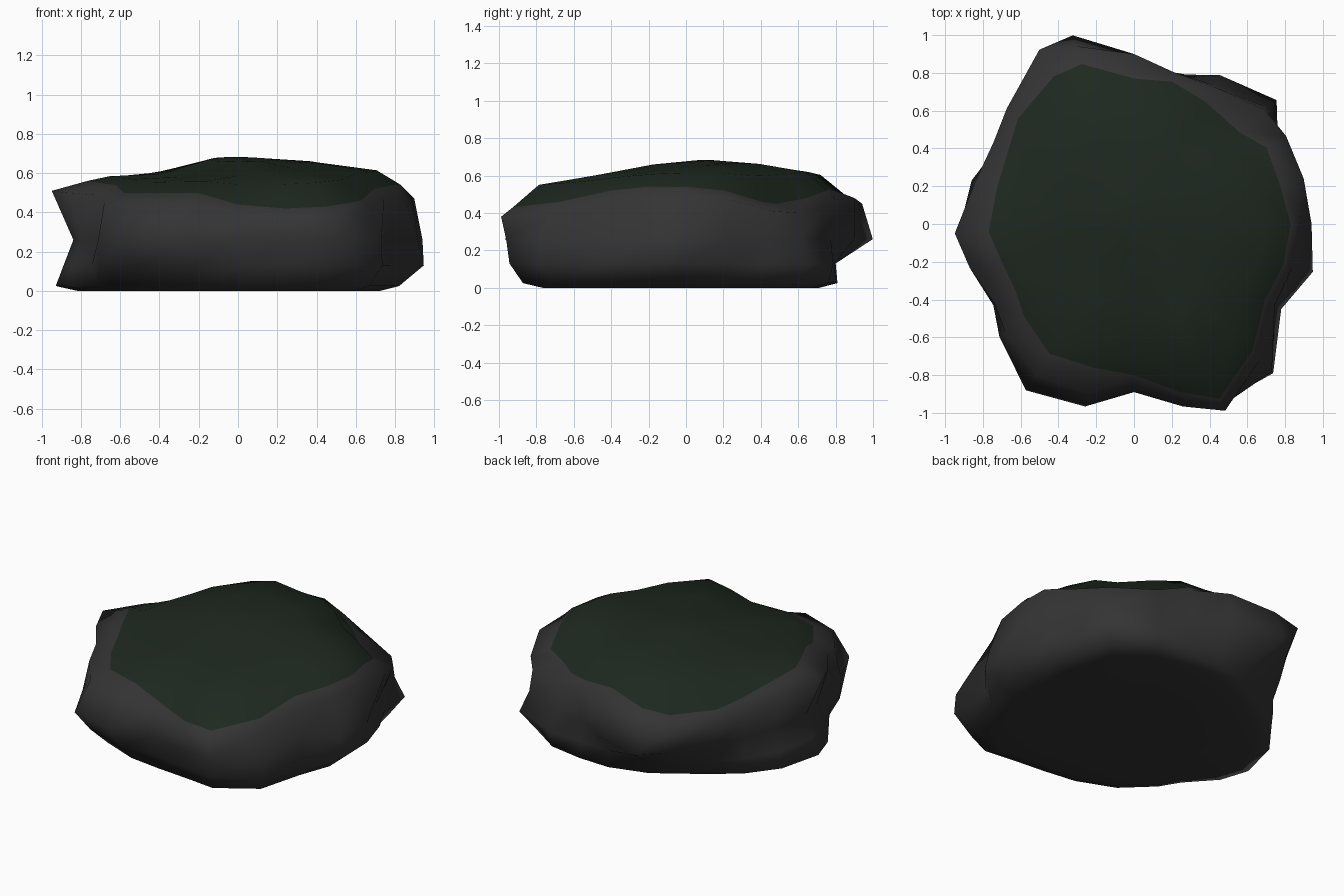
import bpy
import bmesh
from math import cos, sin, radians
from mathutils import Vector

if "Cube" in bpy.data.objects:
    bpy.data.objects.remove(bpy.data.objects["Cube"], do_unlink=True)


def make_material(name, colour, roughness=0.9):
    material = bpy.data.materials.new(name)
    material.use_nodes = True
    material.diffuse_color = colour
    shader = material.node_tree.nodes["Principled BSDF"]
    shader.inputs["Base Color"].default_value = colour
    shader.inputs["Roughness"].default_value = roughness
    return material


# Directions around the boulder, nudged so the main corners land on a segment
SEGMENTS = 24
corner_nudge = {3: -4, 7: 3, 8: -1.5, 9: 2.7, 12: 3, 15: -5, 16: -3, 20: -4, 21: -2}
angles = [radians(i * 360 / SEGMENTS + corner_nudge.get(i, 0)) for i in range(SEGMENTS)]

# Radius of each level around the boulder, in hundredths
skirt = [80, 82, 84, 91, 88, 83, 81, 78, 76, 78, 83, 89,
         93, 90, 82, 83, 84, 83, 83, 88, 97, 98, 86, 85]
knee = [94, 90, 88, 100, 91, 82, 80, 83, 83, 83, 84, 87,
        89, 88, 86, 92, 95, 92, 87, 94, 105, 108, 90, 98]
waist = [94, 87, 87, 94, 85, 80, 90, 105, 98, 87, 82, 82,
         84, 83, 81, 93, 105, 100, 89, 98, 107, 107, 86, 95]
shoulder = [88, 93, 93, 92, 84, 83, 90, 99, 105, 91, 86, 87,
            95, 90, 85, 89, 95, 93, 87, 100, 110, 98, 86, 87]
moss_edge = [83, 80, 81, 74, 75, 78, 77, 89, 89, 83, 77, 75,
             77, 73, 72, 76, 82, 79, 80, 92, 103, 92, 80, 82]
# Height of the moss edge, in hundredths
moss_height = [54, 52, 46, 45, 48, 52, 53, 50, 47, 47, 49, 53,
               56, 55, 54, 50, 50, 50, 44, 42, 43, 46, 52, 54]


def ring(bm, radii, height, scale=1.0):
    """One loop of vertices; height is a function of the segment index."""
    return [bm.verts.new((cos(a) * radii[i] * scale / 100,
                          sin(a) * radii[i] * scale / 100, height(i)))
            for i, a in enumerate(angles)]


def dome_height(i):
    return 0.622 + 0.025 * cos(angles[i]) + 0.035 * sin(angles[i])


def edge_height(i):
    return moss_height[i] / 100


def brow_height(i):
    return edge_height(i) * 0.3 + dome_height(i) * 0.7


def crown_height(i):
    return 0.67 + 0.012 * sin(angles[i])


# Boulder body, lofted from the underside to the crown
bm = bmesh.new()
levels = [
    ring(bm, skirt, lambda i: 0, 0.5),
    ring(bm, skirt, lambda i: 0, 0.88),
    ring(bm, skirt, lambda i: 0.025),
    ring(bm, knee, lambda i: 0.13),
    ring(bm, waist, lambda i: 0.26),
    ring(bm, shoulder, lambda i: edge_height(i) - 0.05),
    ring(bm, moss_edge, edge_height),
    ring(bm, moss_edge, brow_height, 0.85),
    ring(bm, moss_edge, dome_height, 0.52),
    ring(bm, moss_edge, crown_height, 0.19),
]
MOSS_LEVEL = 6
for k, (lower, upper) in enumerate(zip(levels, levels[1:])):
    for i in range(SEGMENTS):
        j = (i + 1) % SEGMENTS
        face = bm.faces.new((lower[i], lower[j], upper[j], upper[i]))
        face.material_index = int(k >= MOSS_LEVEL)

# Underside and mossy crown
bm.faces.new(levels[0][::-1])
crown = bm.verts.new(Vector((-0.04, 0.07, 0.683)))
for i in range(SEGMENTS):
    face = bm.faces.new((levels[-1][i], levels[-1][(i + 1) % SEGMENTS], crown))
    face.material_index = 1
for face in bm.faces:
    face.smooth = True

mesh = bpy.data.meshes.new("mossy_boulder")
bm.to_mesh(mesh)
bm.free()
mesh.materials.append(make_material("dark grey stone", (0.034, 0.034, 0.034, 1)))
mesh.materials.append(make_material("dark green moss", (0.013, 0.0215, 0.0138, 1)))
boulder = bpy.data.objects.new("mossy_boulder", mesh)
bpy.context.collection.objects.link(boulder)
